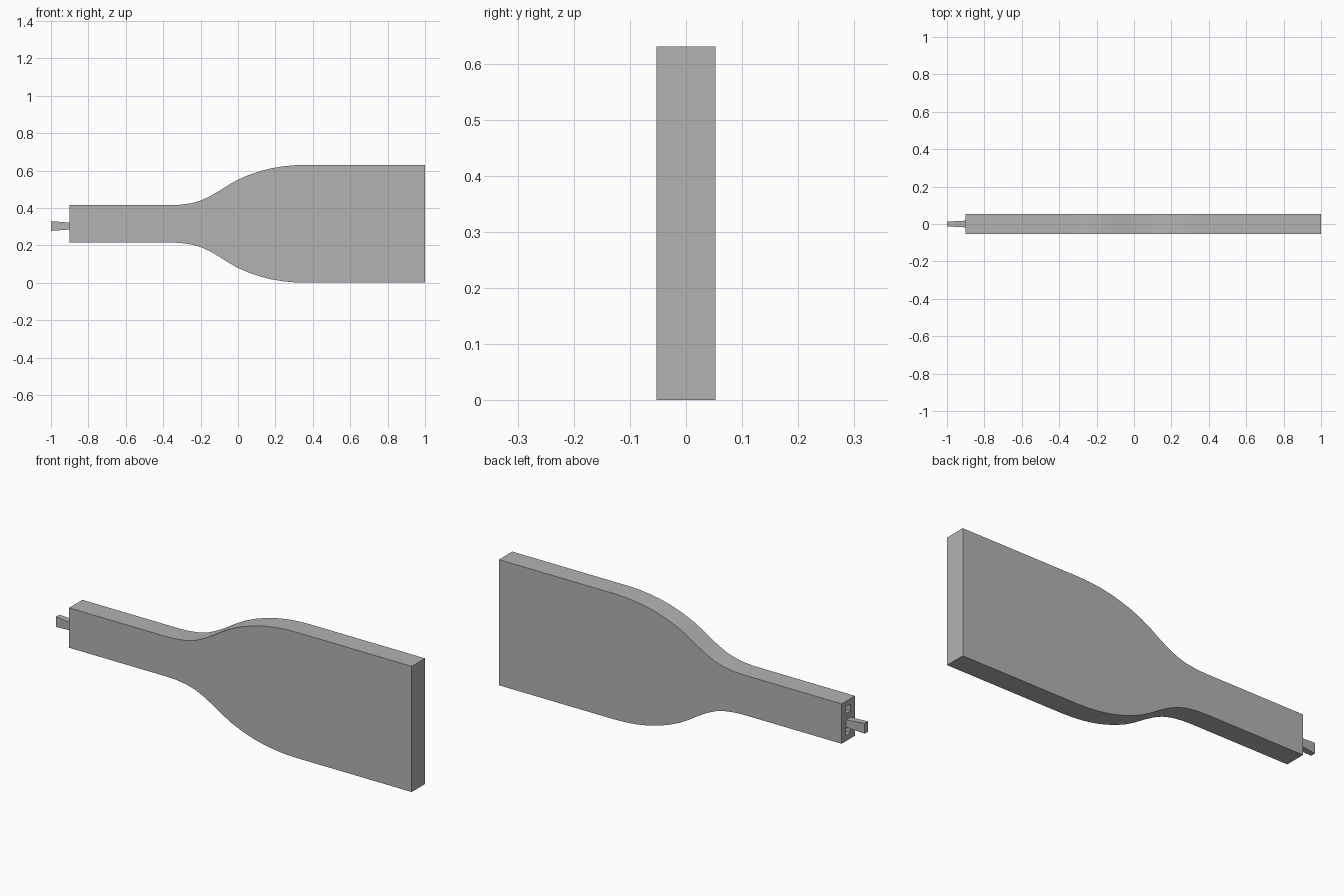
import bpy, bmesh

if "Cube" in bpy.data.objects:
    bpy.data.objects.remove(bpy.data.objects["Cube"], do_unlink=True)

MID = 0.315      # height of the long axis
HALF_Y = 0.0525  # half thickness

grey = bpy.data.materials.new("plain grey")
grey.use_nodes = True
grey.diffuse_color = (0.45, 0.45, 0.45, 1)
grey.node_tree.nodes["Principled BSDF"].inputs["Base Color"].default_value = (0.45, 0.45, 0.45, 1)


def add_object(name, bm):
    bmesh.ops.recalc_face_normals(bm, faces=bm.faces)
    mesh = bpy.data.meshes.new(name)
    bm.to_mesh(mesh)
    bm.free()
    mesh.materials.append(grey)
    obj = bpy.data.objects.new(name, mesh)
    bpy.context.collection.objects.link(obj)
    return obj


def tapered_bar(name, x0, x1, half0, half1, z):
    """Bar along x; half0 and half1 are the (y, z) half sizes of its ends."""
    bm = bmesh.new()
    bmesh.ops.create_cube(bm, size=2)
    for v in bm.verts:
        x, (hy, hz) = (x0, half0) if v.co.x < 0 else (x1, half1)
        v.co = (x, v.co.y * hy, z + v.co.z * hz)
    return add_object(name, bm)


# Flat body: mirrored half outline, extruded through its thickness
upper = [(-0.9, 0.1), (-0.36, 0.1), (-0.31, 0.102), (-0.25, 0.11), (-0.2, 0.124),
         (-0.15, 0.147), (-0.1, 0.176), (-0.05, 0.208), (0, 0.236), (0.06, 0.262),
         (0.12, 0.282), (0.18, 0.297), (0.24, 0.307), (0.3, 0.313), (0.36, 0.315),
         (1, 0.315)]
outline = upper + [(x, -h) for x, h in reversed(upper)]
bm = bmesh.new()
face = bm.faces.new([bm.verts.new((x, -HALF_Y, MID + h)) for x, h in outline])
side = bmesh.ops.extrude_face_region(bm, geom=[face])
bmesh.ops.translate(bm, vec=(0, 2 * HALF_Y, 0),
                    verts=[g for g in side["geom"] if isinstance(g, bmesh.types.BMVert)])
body = add_object("body", bm)
bpy.context.view_layer.objects.active = body
body.select_set(True)

# Two small square sockets in the narrow end, above and below the peg
for sign in (-1, 1):
    cutter = tapered_bar("socket_cutter", -0.95, -0.85, (0.019, 0.017),
                         (0.019, 0.017), MID + sign * 0.055)
    cutter.hide_render = True
    cut = body.modifiers.new("socket", "BOOLEAN")
    cut.operation = "DIFFERENCE"
    cut.solver = "EXACT"
    cut.object = cutter
    bpy.ops.object.modifier_apply(modifier=cut.name)
    bpy.data.objects.remove(cutter, do_unlink=True)
bpy.ops.object.shade_smooth_by_angle(angle=0.5)

# Connecting peg on the narrow end
tapered_bar("peg", -1, -0.88, (0.013, 0.026), (0.019, 0.017), MID - 0.012)
